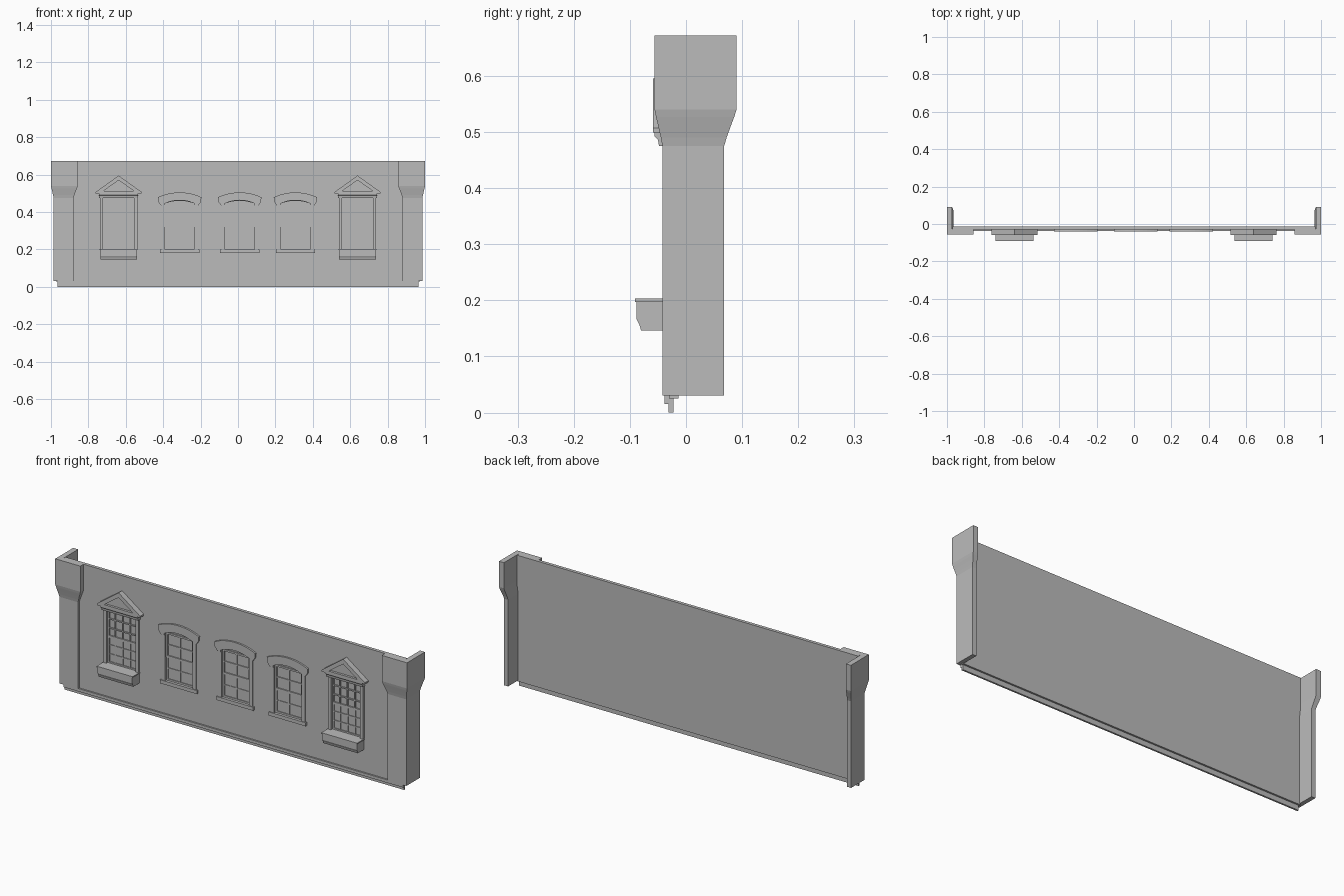
import bpy, bmesh, math

cube = bpy.data.objects.get("Cube")
if cube:
    bpy.data.objects.remove(cube, do_unlink=True)

grey = bpy.data.materials.new("plain grey")
grey.use_nodes = True
grey.diffuse_color = (0.5, 0.5, 0.5, 1)
grey.node_tree.nodes["Principled BSDF"].inputs["Base Color"].default_value = (0.5, 0.5, 0.5, 1)

WALL_FRONT, WALL_BACK, POCKET = -0.03, -0.013, -0.021
TOP, BASE = 0.672, 0.03


def loft(name, loops):
    """Closed solid through a list of matching loops."""
    bm = bmesh.new()
    rings = [[bm.verts.new(p) for p in loop] for loop in loops]
    for a, b in zip(rings, rings[1:]):
        for i in range(len(a)):
            j = (i + 1) % len(a)
            bm.faces.new((a[i], a[j], b[j], b[i]))
    bm.faces.new(rings[0])
    bm.faces.new(rings[-1])
    bmesh.ops.recalc_face_normals(bm, faces=bm.faces)
    mesh = bpy.data.meshes.new(name)
    bm.to_mesh(mesh)
    bm.free()
    mesh.materials.append(grey)
    obj = bpy.data.objects.new(name, mesh)
    bpy.context.collection.objects.link(obj)
    return obj


def plate(name, outline, front, back=WALL_FRONT + 0.002):
    """Outline in x and z, extruded along y."""
    return loft(name, [[(x, y, z) for x, z in outline] for y in (front, back)])


def box(name, x0, x1, z0, z1, front, back=WALL_FRONT + 0.002):
    return plate(name, [(x0, z0), (x1, z0), (x1, z1), (x0, z1)], front, back)


def bar_along_x(name, profile, cx, half):
    """Profile in y and z, extruded along x."""
    return loft(name, [[(x, y, z) for y, z in profile] for x in (cx - half, cx + half)])


def arc(half, z_end, z_mid, n=12):
    """Shallow arch from left to right."""
    rise = z_mid - z_end
    r = (half * half + rise * rise) / (2 * rise)
    a = math.asin(half / r)
    return [(r * math.sin(t), z_mid - r + r * math.cos(t))
            for t in (-a + 2 * a * i / n for i in range(n + 1))]


def shifted(points, cx):
    return [(x + cx, z) for x, z in points]


def sash(name, cx, half, z0, z1, cols, rows, front):
    """Sash frame with glazing bars."""
    w, thin = 0.009, 0.003
    back = POCKET + 0.001
    for s in (-1, 1):
        e = cx + s * half
        box(name + "_stile", min(e, e - s * w), max(e, e - s * w), z0, z1, front, back)
    box(name + "_bottom_rail", cx - half, cx + half, z0, z0 + w, front, back)
    box(name + "_top_rail", cx - half, cx + half, z1 - w, z1, front, back)
    for i in range(1, cols):
        x = cx - half + 2 * half * i / cols
        box(name + "_upright_bar", x - thin, x + thin, z0, z1, front + 0.001, back)
    for i in range(1, rows):
        z = z0 + (z1 - z0) * i / rows
        box(name + "_cross_bar", cx - half, cx + half, z - thin, z + thin, front + 0.001, back)


wall = box("wall", -0.97, 0.97, 0.025, TOP, WALL_FRONT, WALL_BACK)


def cut_pocket(outline):
    cutter = plate("pocket_cutter", outline, -0.1, POCKET)
    cutter.hide_render = True
    mod = wall.modifiers.new("pocket", "BOOLEAN")
    mod.operation, mod.solver, mod.object = "DIFFERENCE", "EXACT", cutter
    bpy.context.view_layer.objects.active = wall
    bpy.ops.object.modifier_apply(modifier=mod.name)
    bpy.data.objects.remove(cutter, do_unlink=True)


# Stepped plinth under the wall
bar_along_x("plinth", [(-0.022, 0), (-0.031, 0), (-0.031, 0.015), (-0.038, 0.015),
                       (-0.038, BASE), (-0.022, BASE)], 0, 0.966)


# Flared L-shaped corner piers
def mix(a, b, t):
    return a + (b - a) * t


LEVELS = [(BASE, 0), (0.475, 0), (0.49, 0.2), (0.51, 0.53), (0.527, 0.82), (0.54, 1), (TOP, 1)]
for side, label in ((1, "left"), (-1, "right")):
    loops = []
    for z, t in LEVELS:
        outer, inner, edge = mix(0.986, 1, t), mix(0.964, 0.972, t), mix(0.88, 0.857, t)
        front, rear = mix(-0.042, -0.056, t), mix(0.068, 0.09, t)
        plan = [(outer, front), (outer, rear), (inner, rear), (inner, -0.027),
                (edge, -0.027), (edge, front)]
        loops.append([(side * x, y, z) for x, y in plan])
    loft(label + "_corner_pier", loops)

# Arched windows
for cx in (-0.312, 0.009, 0.307):
    opening = [(-0.078, 0.2), (0.078, 0.2)] + arc(0.078, 0.445, 0.46)[::-1]
    cut_pocket(shifted(opening, cx))
    hood = (arc(0.116, 0.479, 0.505) + [(0.114, 0.455), (0.1, 0.435), (0.08, 0.435)]
            + arc(0.08, 0.445, 0.463)[::-1] + [(-0.08, 0.435), (-0.1, 0.435), (-0.114, 0.455)])
    plate("arched_hood", shifted(hood, cx), -0.039)
    for s in (-1, 1):
        x0, x1 = sorted((cx + s * 0.078, cx + s * 0.098))
        box("window_jamb", x0, x1, 0.2, 0.437, -0.035)
    box("window_sill", cx - 0.105, cx + 0.105, 0.182, 0.2, -0.039)
    sash("upper_sash", cx, 0.078, 0.32, 0.447, 2, 2, -0.027)
    sash("lower_sash", cx, 0.078, 0.2, 0.325, 2, 2, -0.025)

# Pedimented windows with planters
for cx in (-0.638, 0.639):
    cut_pocket(shifted([(-0.085, 0.2), (0.085, 0.2), (0.085, 0.474), (-0.085, 0.474)], cx))
    plate("tympanum", shifted([(-0.11, 0.5), (0.11, 0.5), (0, 0.585)], cx), -0.047)
    for s in (-1, 1):
        rake = [(s * 0.123, 0.499), (s * 0.123, 0.507), (0, 0.595), (0, 0.57), (s * 0.085, 0.51),
                (s * 0.085, 0.499)]
        plate("pediment_rake", shifted(rake, cx), -0.059)
        x0, x1 = sorted((cx + s * 0.083, cx + s * 0.1))
        box("window_jamb", x0, x1, 0.2, 0.476, -0.04)
    box("pediment_cornice", cx - 0.088, cx + 0.088, 0.499, 0.512, -0.059)
    bar_along_x("entablature", [(-0.028, 0.475), (-0.048, 0.475), (-0.05, 0.486),
                                (-0.056, 0.492), (-0.056, 0.5), (-0.028, 0.5)], cx, 0.104)
    bar_along_x("planter", [(-0.028, 0.146), (-0.08, 0.146), (-0.083, 0.156), (-0.088, 0.166),
                            (-0.088, 0.198), (-0.028, 0.198)], cx, 0.098)
    box("planter_rim", cx - 0.102, cx + 0.102, 0.197, 0.203, -0.091)
    sash("upper_sash", cx, 0.085, 0.335, 0.476, 4, 3, -0.028)
    sash("lower_sash", cx, 0.085, 0.2, 0.34, 4, 3, -0.026)
